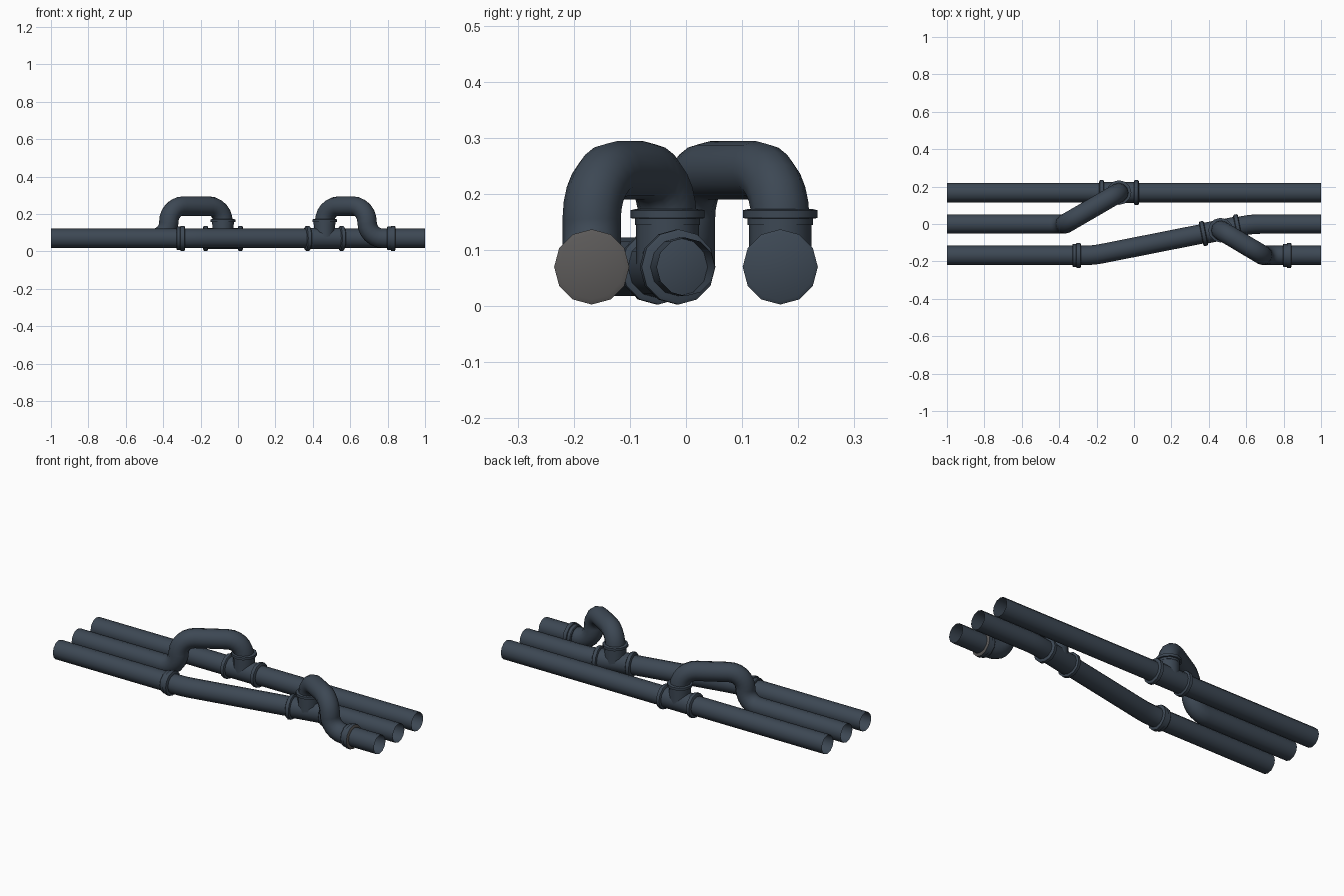
import bpy, bmesh, math
from mathutils import Vector, Quaternion

if "Cube" in bpy.data.objects:
    bpy.data.objects.remove(bpy.data.objects["Cube"])

SIDES = 12
R, Z, TOP, Y = 0.052, 0.07, 0.242, 0.168   # pipe radius, pipe height, arch height, row offset


def material(name, rgb):
    m = bpy.data.materials.new(name)
    m.diffuse_color = (*rgb, 1)
    m.use_nodes = True
    m.node_tree.nodes["Principled BSDF"].inputs["Base Color"].default_value = m.diffuse_color
    return m


SLATE = material("dark slate", (0.046, 0.064, 0.088))
GREY = material("warm grey", (0.107, 0.102, 0.100))


def loft(name, rings, caps=False):
    """Round surface through rings of (centre, direction, radius)."""
    bm = bmesh.new()
    d0 = rings[0][1]
    u = Vector((0, 0, 1)) if abs(d0.z) < 0.9 else Vector((1, 0, 0))
    u = (u - d0 * u.dot(d0)).normalized()
    loops = []
    for c, d, r in rings:
        u = d0.rotation_difference(d) @ u
        d0 = d
        v = d.cross(u)
        loops.append([bm.verts.new(c + r * (u * math.cos(a) + v * math.sin(a)))
                      for a in (2 * math.pi * k / SIDES for k in range(SIDES))])
    for a, b in zip(loops, loops[1:]):
        for k in range(SIDES):
            n = (k + 1) % SIDES
            bm.faces.new((a[k], a[n], b[n], b[k]))
    if caps:
        bm.faces.new(loops[0][::-1])
        bm.faces.new(loops[-1])
    bm.normal_update()
    for f in bm.faces:
        f.smooth = True
    for e in bm.edges:
        e.smooth = e.calc_face_angle(0) < 0.6
    me = bpy.data.meshes.new(name)
    bm.to_mesh(me)
    bm.free()
    me.materials.append(SLATE)
    ob = bpy.data.objects.new(name, me)
    bpy.context.collection.objects.link(ob)
    return ob


def pipe(name, pts, bend=0.085, segs=6, radius=R):
    """Tube along a polyline with rounded corners."""
    pts = [Vector(p) for p in pts]
    rings = [(pts[0], (pts[1] - pts[0]).normalized(), radius)]
    for a, p, b in zip(pts, pts[1:], pts[2:]):
        d1, d2 = (p - a).normalized(), (b - p).normalized()
        ang = d1.angle(d2)
        axis = d1.cross(d2).normalized()
        start = p - d1 * bend * math.tan(ang / 2)
        centre = start + axis.cross(d1) * bend
        for i in range(segs + 1):
            q = Quaternion(axis, ang * i / segs)
            rings.append((centre + q @ (start - centre), q @ d1, radius))
    rings.append((pts[-1], (pts[-1] - pts[-2]).normalized(), radius))
    return loft(name, rings)


def collar(name, centre, direction, profile):
    """Closed turned ring from (offset, radius) pairs."""
    c, d = Vector(centre), Vector(direction).normalized()
    return loft(name, [(c + d * o, d, r) for o, r in profile], caps=True)


RIM = [(-0.013, 0.060), (-0.009, 0.067), (0.009, 0.067), (0.013, 0.060)]
SLEEVE = [(-0.027, 0.058), (-0.023, 0.062), (-0.006, 0.062), (-0.004, 0.067),
          (0.016, 0.067), (0.020, 0.058)]
FLANGE = [(0, 0.058), (0.011, 0.058), (0.012, 0.066), (0.026, 0.066), (0.028, 0.058)]


def tee(name, x, y, direction):
    c, d = Vector((x, y, Z)), Vector(direction).normalized()
    pipe(name + "_body", [c - d * 0.093, c + d * 0.093], radius=0.056)
    pipe(name + "_riser", [c, c + Vector((0, 0, 0.078))], radius=0.056)
    collar(name + "_start_rim", c - d * 0.093, d, RIM)
    collar(name + "_end_rim", c + d * 0.093, d, RIM)
    collar(name + "_flange", (x, y, 0.145), (0, 0, 1), FLANGE)


# back straight run, interrupted by its tee
T1 = -0.08
pipe("back_pipe_left", [(-1, Y, Z), (T1 - 0.093, Y, Z)])
pipe("back_pipe_right", [(T1 + 0.093, Y, Z), (1, Y, Z)])
tee("back_tee", T1, Y, (1, 0, 0))

# middle run arching over into the back tee
pipe("middle_pipe_arch", [(-1, 0, Z), (-0.37, 0, Z), (-0.37, 0, TOP),
                          (T1, Y, TOP), (T1, Y, 0.155)])

# front run crossing diagonally to the middle row, with its tee
A, B = Vector((-0.22, -Y, Z)), Vector((0.63, 0, Z))
D = (B - A).normalized()
T = A + (B - A) * ((0.463 - A.x) / (B.x - A.x))
pipe("diagonal_pipe_left", [(-1, -Y, Z), A, T - D * 0.093], bend=0.5, segs=3)
pipe("diagonal_pipe_right", [T + D * 0.093, B, (1, 0, Z)], bend=0.5, segs=3)
tee("diagonal_tee", T.x, T.y, D)
collar("left_sleeve", (-0.303, -Y, Z), (1, 0, 0), SLEEVE)

# right front run arching over into the diagonal tee
pipe("front_pipe_arch", [(1, -Y, Z), (0.69, -Y, Z), (0.69, -Y, TOP),
                         (T.x, T.y, TOP), (T.x, T.y, 0.155)])
sleeve = collar("right_sleeve", (0.823, -Y, Z), (1, 0, 0), SLEEVE)

# grey end face of the right sleeve
sleeve.data.materials.append(GREY)
for f in sleeve.data.polygons:
    if f.normal.x > 0.3 and f.center.x > 0.83:
        f.material_index = 1
